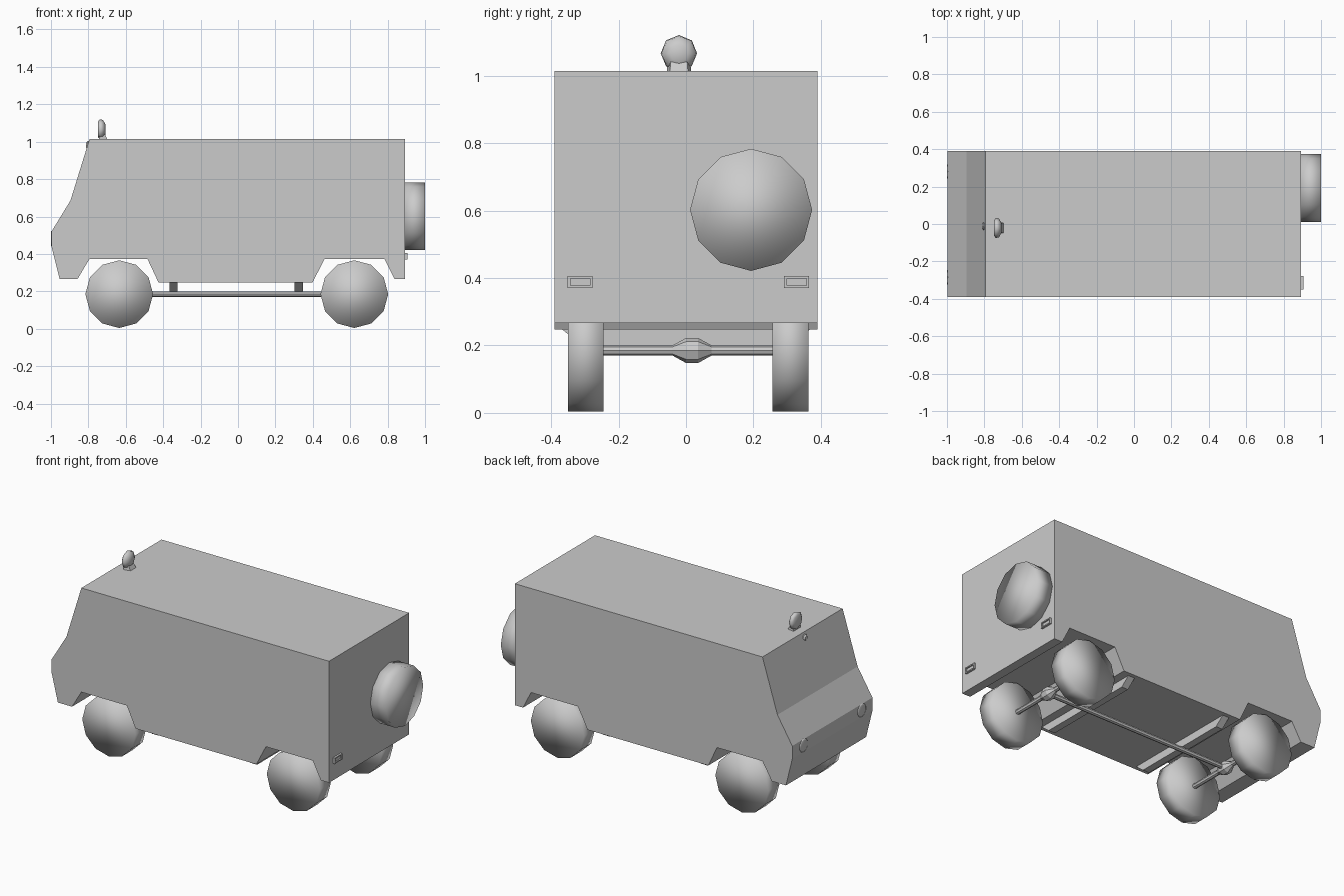
import bpy, math
from mathutils import Vector

if "Cube" in bpy.data.objects:
    bpy.data.objects.remove(bpy.data.objects["Cube"])


def mesh_object(name, verts, faces):
    mesh = bpy.data.meshes.new(name)
    mesh.from_pydata(verts, [], faces)
    mesh.update()
    obj = bpy.data.objects.new(name, mesh)
    bpy.context.collection.objects.link(obj)
    return obj


def fix_normals(obj):
    import bmesh
    bm = bmesh.new()
    bm.from_mesh(obj.data)
    bmesh.ops.recalc_face_normals(bm, faces=bm.faces)
    bm.to_mesh(obj.data)
    bm.free()


def prism(name, near, far):
    """Solid between two matching outlines."""
    n = len(near)
    faces = [list(range(n)), list(range(2 * n - 1, n - 1, -1))]
    faces += [[i, i + n, (i + 1) % n + n, (i + 1) % n] for i in range(n)]
    obj = mesh_object(name, near + far, faces)
    fix_normals(obj)
    return obj


def lathe(name, center, axis, rings, sides, smooth=False, phase=0.0):
    """Rings of (distance along axis, radius) about the x, y or z axis."""
    verts = []
    for d, r in rings:
        for i in range(sides):
            a = 2 * math.pi * i / sides + phase
            u, v = r * math.sin(a), r * math.cos(a)
            p = {'x': (d, u, v), 'y': (u, d, v), 'z': (u, v, d)}[axis]
            verts.append(Vector(center) + Vector(p))
    faces = [list(range(sides)), list(range(len(verts) - sides, len(verts)))]
    for k in range(len(rings) - 1):
        for i in range(sides):
            j = (i + 1) % sides
            faces.append([k * sides + i, k * sides + j,
                          (k + 1) * sides + j, (k + 1) * sides + i])
    obj = mesh_object(name, verts, faces)
    fix_normals(obj)
    if smooth:
        for p in obj.data.polygons:
            p.use_smooth = True
    return obj


def side_name(y):
    return "near" if y < 0 else "far"


# Body: side profile with wheel arches running across the full width
profile = [(-0.997, 0.52), (-0.896, 0.685), (-0.794, 1.014), (0.893, 1.014),
           (0.893, 0.266), (0.837, 0.266), (0.783, 0.373), (0.463, 0.373),
           (0.398, 0.247), (-0.425, 0.247), (-0.484, 0.373), (-0.794, 0.373),
           (-0.858, 0.266), (-0.954, 0.266), (-0.997, 0.44)]
prism("van_body", [(x, -0.39, z) for x, z in profile],
      [(x, 0.39, z) for x, z in profile])

# Wheels, axles and differentials
AXLE_Z = 0.185
for end, x in (("front", -0.635), ("rear", 0.622)):
    for y in (-0.297, 0.31):
        lathe(f"{end}_{side_name(y)}_wheel", (x, y, AXLE_Z), 'y',
              [(-0.053, 0.181), (0.053, 0.181)], 12, smooth=True)
    lathe(f"{end}_axle", (x, 0, AXLE_Z), 'y',
          [(-0.25, 0.015), (0.26, 0.015)], 8)
    lathe(f"{end}_differential", (x, 0.018, AXLE_Z), 'y',
          [(-0.058, 0.015), (-0.018, 0.037), (0.018, 0.037), (0.058, 0.015)], 8)

# Drive shaft
lathe("drive_shaft", (0, 0.018, AXLE_Z), 'x', [(-0.635, 0.015), (0.622, 0.015)], 8)

# Chassis cross members with sloped ends
for i, x in enumerate((-0.345, 0.325)):
    section = [(-0.37, 0.25), (-0.31, 0.2), (0.31, 0.2), (0.37, 0.25)]
    prism(f"cross_member_{i + 1}", [(x - 0.022, y, z) for y, z in section],
          [(x + 0.022, y, z) for y, z in section])

# Spare wheel on the tail
lathe("spare_wheel", (0.945, 0.193, 0.602), 'x',
      [(-0.055, 0.181), (0.055, 0.181)], 12, smooth=True)


# Tail lamps: block with a recessed lens
def rectangle(x, y, z, w, h):
    return [(x, y - w, z - h), (x, y + w, z - h), (x, y + w, z + h), (x, y - w, z + h)]


for y in (-0.314, 0.328):
    z = 0.388
    verts = (rectangle(0.89, y, z, 0.037, 0.018) + rectangle(0.905, y, z, 0.037, 0.018)
             + rectangle(0.905, y, z, 0.029, 0.011) + rectangle(0.897, y, z, 0.029, 0.011))
    faces = [[3, 2, 1, 0], [12, 13, 14, 15]]
    for k in (0, 4, 8):
        faces += [[k + i, k + (i + 1) % 4, k + 4 + (i + 1) % 4, k + 4 + i] for i in range(4)]
    fix_normals(mesh_object(f"{side_name(y)}_tail_lamp", verts, faces))

# Headlamps
for y in (-0.285, 0.28):
    lathe(f"{side_name(y)}_headlamp", (-0.995, y, 0.482), 'x',
          [(-0.006, 0.034), (-0.003, 0.041), (0.01, 0.041)], 10, smooth=True)

# Small lamp above the windscreen
lathe("windscreen_lamp", (-0.8, -0.012, 0.982), 'x',
      [(-0.012, 0.012), (-0.004, 0.021), (0.012, 0.021)], 8)

# Roof searchlight: faceted head on a short foot
lathe("searchlight_head", (-0.73, -0.021, 1.066), 'x',
      [(-0.019, 0.04), (-0.009, 0.054), (0.008, 0.05), (0.022, 0.026)], 8, smooth=True)
foot_low = [(-0.742, -0.057, 1.01), (-0.697, -0.048, 1.01),
            (-0.697, 0.006, 1.01), (-0.742, 0.015, 1.01)]
foot_top = [(-0.742, -0.055, 1.045), (-0.715, -0.045, 1.045),
            (-0.715, 0.003, 1.045), (-0.742, 0.013, 1.045)]
prism("searchlight_foot", foot_low, foot_top)
